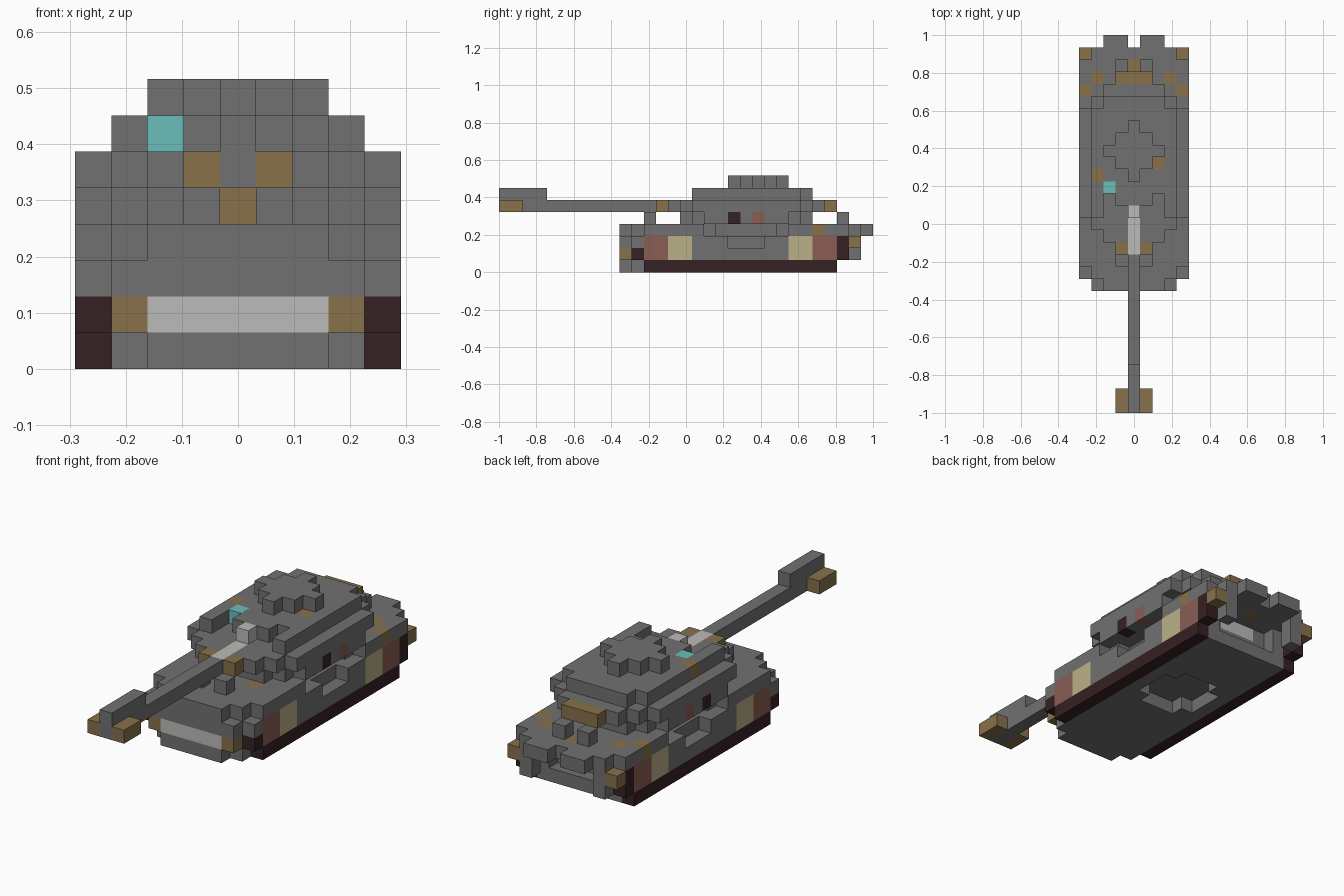
import bpy, bmesh
from mathutils import Vector

cube = bpy.data.objects.get("Cube")
if cube:
    bpy.data.objects.remove(cube, do_unlink=True)

U = 2 / 31  # edge of one block
PALETTE = {
    "armour_grey": (0.165, 0.165, 0.165),
    "worn_brown": (0.242, 0.165, 0.07),
    "track_dark": (0.036, 0.015, 0.017),
    "pale_metal": (0.5, 0.497, 0.485),
    "glass_cyan": (0.147, 0.515, 0.491),
    "rust_red": (0.254, 0.109, 0.091),
    "camo_cream": (0.497, 0.434, 0.25),
}
NAMES = list(PALETTE)
GREY, BROWN, DARK, PALE, CYAN, RED, CREAM = range(7)

materials = []
for name, rgb in PALETTE.items():
    mat = bpy.data.materials.new(name)
    mat.use_nodes = True
    mat.diffuse_color = (*rgb, 1)
    bsdf = mat.node_tree.nodes["Principled BSDF"]
    bsdf.inputs["Base Color"].default_value = (*rgb, 1)
    bsdf.inputs["Roughness"].default_value = 0.9
    materials.append(mat)

cells = {}  # block position -> (part, colour)


def fill(part, colour, a, j, k, sides=(-1, 1)):
    """Fill blocks mirrored in x; a, j, k are a number or an inclusive (first, last)."""
    spans = [s if isinstance(s, tuple) else (s, s) for s in (a, j, k)]
    for x in range(spans[0][0], spans[0][1] + 1):
        for y in range(spans[1][0], spans[1][1] + 1):
            for z in range(spans[2][0], spans[2][1] + 1):
                for s in sides:
                    if part is None:
                        cells.pop((x * s, y, z), None)
                    else:
                        cells[x * s, y, z] = (part, colour)


# hull: floor, middle and deck, stepped at the nose and tail
fill("hull", GREY, (0, 2), (10, 27), (0, 3))
fill("hull", GREY, 3, (11, 27), (0, 3))
fill("hull", GREY, 3, 10, 2)
fill("hull", GREY, 4, (11, 28), 2)
fill("hull", GREY, 4, (12, 28), 3)
fill("hull", GREY, (0, 3), (28, 29), 3)
fill("hull", GREY, (1, 2), 30, 3)
fill("hull", GREY, 4, (12, 27), 1)

# running gear and painted side panels
fill("tracks", DARK, 4, (12, 27), 0)
fill("tracks", DARK, 4, 11, 1)
fill("tracks", DARK, 4, 28, (1, 2))
for colour, rows in ((RED, (12, 13)), (CREAM, (14, 15)), (CREAM, (24, 25)), (RED, (26, 27))):
    fill("side_panels", colour, 4, rows, (1, 2))

# rounded recesses in the sides and the floor
fill(None, 0, 4, (17, 23), 3)
fill(None, 0, 3, (18, 22), 3)
fill(None, 0, 4, (19, 21), 2)
fill(None, 0, (0, 2), (19, 21), 0)
fill(None, 0, (0, 1), (18, 22), 0)

# nose and tail fittings
fill("front_bar", PALE, (0, 2), 10, 1)
fill("front_brackets", BROWN, 3, 10, 1)
fill("front_lamps", GREY, 1, 12, 4)
fill("deck_hatches", BROWN, 2, 14, 3)
fill("deck_hatches", BROWN, 4, 26, 3)
fill("deck_hatches", BROWN, 3, 27, 3)
fill("deck_hatches", BROWN, 0, 28, 3)
fill("rear_boxes", GREY, 1, 28, 4)
fill("rear_lamps", BROWN, 4, 29, 2)
fill("rear_hooks", GREY, 3, 29, (1, 2))
fill(None, 0, (0, 2), 27, (1, 2))
fill("rear_bar", PALE, (0, 1), 26, 2)

# turret: (half width, first row, last row) for each layer
LAYERS = {
    4: [(2, 15, 25), (3, 16, 24), (4, 17, 23)],
    5: [(2, 14, 26), (3, 15, 25), (4, 16, 24)],
    6: [(1, 17, 25), (2, 18, 25)],
}
for level, steps in LAYERS.items():
    for half, first, last in steps:
        fill("turret", GREY, (0, half), (first, last), level)
fill("turret", GREY, 3, (16, 24), 6)
fill("turret_bustle", BROWN, (0, 1), 27, 5)

# diamond cupola
for row in range(-2, 3):
    fill("cupola", GREY, (0, 2 - abs(row)), 21 + row, 7)

# turret details
fill("turret_front_plate", BROWN, 0, 15, 4)
fill("side_ports", DARK, 4, 19, 4)
fill("side_ports", RED, 4, 21, 4)
fill("periscope", CYAN, 2, 18, 6, (-1,))
fill("roof_hatches", BROWN, 3, 19, 6, (-1,))
fill("roof_hatches", BROWN, 2, 20, 6, (1,))

# gun
fill("gun_barrel", GREY, 0, (0, 12), 5)
fill("gun_barrel", GREY, 0, (0, 3), 6)
fill("muzzle_brake", BROWN, 1, (0, 1), 5)
fill("mantlet", BROWN, 1, 13, 5)
fill("gun_cradle", PALE, 0, (13, 15), 5)
fill("gun_cradle", PALE, 0, 16, (5, 6))


def block_faces():
    """Yield the axis, sign and two in-plane directions of the six block sides."""
    for axis in range(3):
        for sign in (-1, 1):
            n, u, v = Vector(), Vector(), Vector()
            n[axis], u[(axis + 1) % 3], v[(axis + 2) % 3] = sign, 1, sign
            yield n, u, v


# build every part from the exposed sides of its blocks
SIDES = list(block_faces())
for part in dict.fromkeys(p for p, _ in cells.values()):
    bm = bmesh.new()
    for cell, (owner, colour) in cells.items():
        if owner != part:
            continue
        centre = Vector((cell[0], cell[1] - 15, cell[2] + 0.5))
        for n, u, v in SIDES:
            if tuple(int(c + d) for c, d in zip(cell, n)) in cells:
                continue
            ring = [(-1, -1), (1, -1), (1, 1), (-1, 1)]
            verts = [bm.verts.new((centre + (n + u * a + v * b) / 2) * U) for a, b in ring]
            bm.faces.new(verts).material_index = colour
    bmesh.ops.remove_doubles(bm, verts=bm.verts, dist=U / 100)
    mesh = bpy.data.meshes.new(part)
    bm.to_mesh(mesh)
    bm.free()
    for mat in materials:
        mesh.materials.append(mat)
    bpy.context.collection.objects.link(bpy.data.objects.new(part, mesh))
